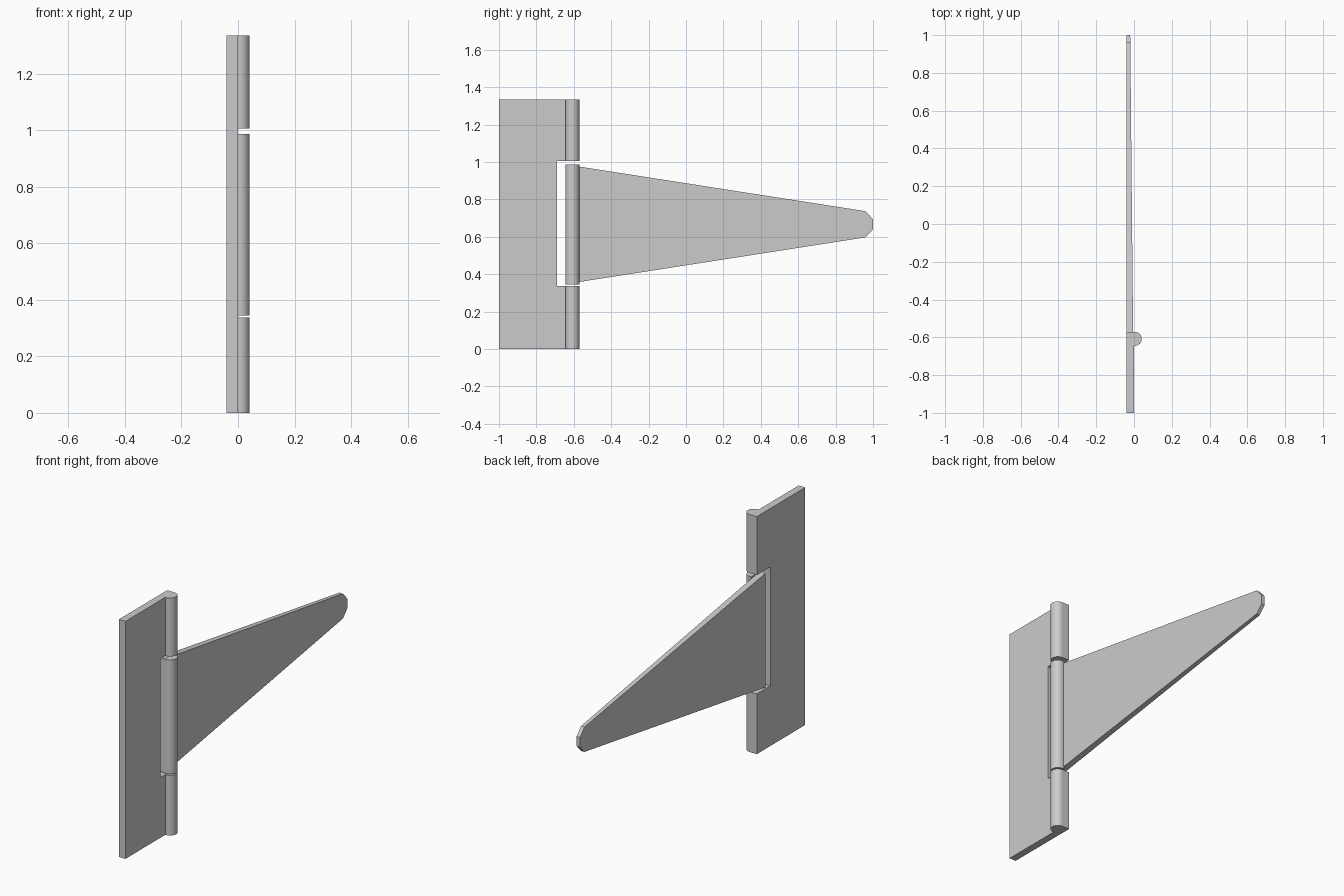
import bpy, bmesh, math
from mathutils import Vector

cube = bpy.data.objects.get("Cube")
if cube:
    bpy.data.objects.remove(cube, do_unlink=True)

steel = bpy.data.materials.new("plain_grey_steel")
steel.use_nodes = True
GREY = (0.6, 0.6, 0.6, 1)
steel.diffuse_color = GREY
steel.node_tree.nodes["Principled BSDF"].inputs["Base Color"].default_value = GREY

HEIGHT = 1.335
BACK, FACE = -0.041, 0.0          # back and front of the flat metal
PIN_Y, RADIUS = -0.608, 0.0375    # knuckle axis and radius
BARREL_FRONT, BARREL_BACK = PIN_Y - RADIUS, PIN_Y + RADIUS
SLOT_LOW, SLOT_HIGH = 0.338, 1.006


def extrude(name, outline, shift):
    """Solid made by pushing a flat outline along a shift vector."""
    bm = bmesh.new()
    face = bm.faces.new([bm.verts.new(p) for p in outline])
    side = bmesh.ops.extrude_face_region(bm, geom=[face])
    verts = [g for g in side["geom"] if isinstance(g, bmesh.types.BMVert)]
    bmesh.ops.translate(bm, verts=verts, vec=Vector(shift))
    bmesh.ops.recalc_face_normals(bm, faces=bm.faces)
    mesh = bpy.data.meshes.new(name)
    bm.to_mesh(mesh)
    bm.free()
    mesh.materials.append(steel)
    obj = bpy.data.objects.new(name, mesh)
    bpy.context.collection.objects.link(obj)
    return obj


def knuckle(name, low, high, base):
    """Half-round barrel standing on the flat metal."""
    outline = [(base, BARREL_FRONT, low)]
    for i in range(25):
        a = -math.pi / 2 + math.pi * i / 24
        outline.append((0.0035 + RADIUS * math.cos(a), PIN_Y + RADIUS * math.sin(a), low))
    outline.append((base, BARREL_BACK, low))
    obj = extrude(name, outline, (0, 0, high - low))
    bpy.ops.object.select_all(action="DESELECT")
    obj.select_set(True)
    bpy.context.view_layer.objects.active = obj
    bpy.ops.object.shade_smooth_by_angle(angle=math.radians(30))


# Fixed plate with a slot cut out for the middle knuckle
plate = [(-1, 0), (BARREL_BACK, 0), (BARREL_BACK, SLOT_LOW), (-0.69, SLOT_LOW),
         (-0.69, SLOT_HIGH), (BARREL_BACK, SLOT_HIGH), (BARREL_BACK, HEIGHT), (-1, HEIGHT)]
extrude("fixed_plate", [(BACK, y, z) for y, z in plate], (FACE - BACK, 0, 0))

# Tapered strap, mirrored about its middle height and thinning to the tip
half = [(BARREL_FRONT, 0.32), (0.96, 0.07), (1, 0.027)]
mid = 0.667
strap_outline = [(y, mid - h) for y, h in half] + [(y, mid + h) for y, h in reversed(half)]
strap = extrude("strap_leaf", [(BACK, y, z) for y, z in strap_outline], (FACE - BACK, 0, 0))
for v in strap.data.vertices:
    if v.co.x > BACK + 0.01:
        v.co.x = -0.004 - 0.0097 * (v.co.y - BARREL_FRONT)

# Knuckles along the pin
knuckle("lower_knuckle", 0, SLOT_LOW, FACE)
knuckle("middle_knuckle", mid - 0.322, mid + 0.32, -0.006)
knuckle("upper_knuckle", SLOT_HIGH, HEIGHT, FACE)
